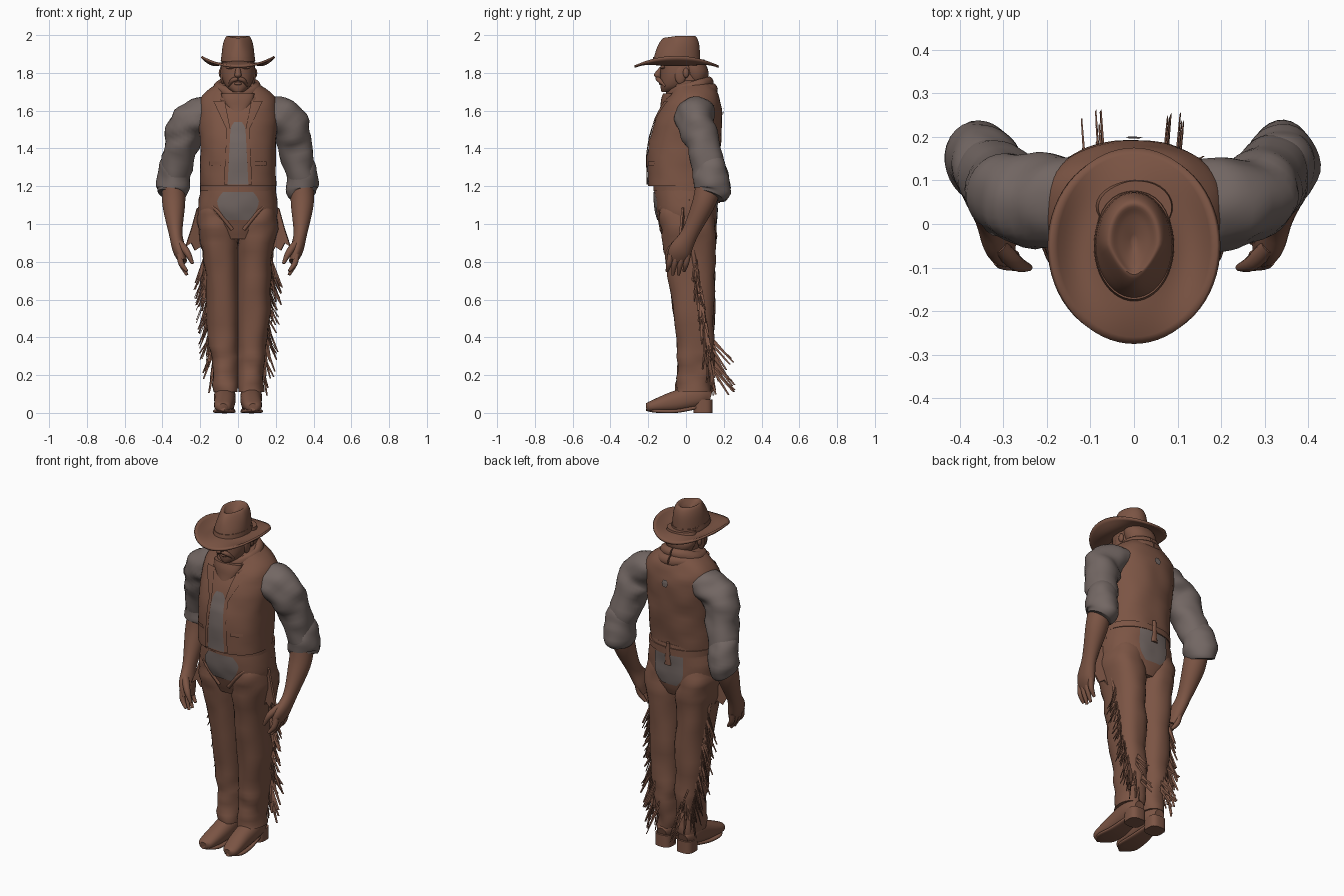
import bpy, bmesh, math, random
from mathutils import Vector, noise
from mathutils.bvhtree import BVHTree

if "Cube" in bpy.data.objects:
    bpy.data.objects.remove(bpy.data.objects["Cube"], do_unlink=True)
random.seed(4)
UP = Vector((0, 0, 1))
BACKWARD = Vector((0, 1, 0))


def material(name, rgb):
    made = bpy.data.materials.new(name)
    made.use_nodes = True
    made.diffuse_color = (*rgb, 1)
    made.node_tree.nodes["Principled BSDF"].inputs["Base Color"].default_value = (*rgb, 1)
    return made


BROWN = material("leather brown", (.2, .09, .058))
GREY = material("shirt grey", (.17, .135, .125))


def finish(name, bm, mat=BROWN, smooth=True):
    bmesh.ops.recalc_face_normals(bm, faces=bm.faces)
    mesh = bpy.data.meshes.new(name)
    bm.to_mesh(mesh)
    bm.free()
    mesh.materials.append(mat)
    made = bpy.data.objects.new(name, mesh)
    bpy.context.collection.objects.link(made)
    if smooth:
        bpy.ops.object.select_all(action="DESELECT")
        made.select_set(True)
        bpy.context.view_layer.objects.active = made
        bpy.ops.object.shade_smooth_by_angle(angle=math.radians(45))
    return made


def spline(points, steps=5):
    """Catmull-Rom curve through tuples of any length."""
    points = [Vector(point) for point in points]
    padded = [points[0], *points, points[-1]]
    curve = []
    for a, b, c, d in zip(padded, padded[1:], padded[2:], padded[3:]):
        for step in range(steps):
            t = step / steps
            curve.append(b + ((c - a) * t + (2 * a - 5 * b + 4 * c - d) * t * t
                              + (3 * b - a - 3 * c + d) * t ** 3) / 2)
    return curve + [points[-1]]


def bridge(bm, rings):
    for lower, upper in zip(rings, rings[1:]):
        for k in range(len(lower)):
            bm.faces.new((lower[k - 1], lower[k], upper[k], upper[k - 1]))


def loft(name, stations, mat=BROWN, sides=32, power=2, ref=BACKWARD, level=False, wrinkle=0, mirror=1):
    """Skin rings (x, y, z, width, depth) along a smooth path; a missing depth means round."""
    stations = [(s[0] * mirror, *s[1:4], s[-1]) for s in stations]
    path = spline(stations)
    bm, rings = bmesh.new(), []
    for i, station in enumerate(path):
        centre, (width, depth) = Vector(station[:3]), station[3:]
        ahead = Vector(path[min(i + 1, len(path) - 1)][:3])
        behind = Vector(path[max(i - 1, 0)][:3])
        along = UP if level else (ahead - behind).normalized()
        deep = (ref - along * ref.dot(along)).normalized()
        wide = along.cross(deep)
        ring = []
        for k in range(sides):
            angle = math.tau * k / sides
            c, s = math.cos(angle), math.sin(angle)
            reach = (abs(c) ** power + abs(s) ** power) ** (-1 / power)
            offset = (wide * c * width + deep * s * depth) * reach
            spot = centre + offset
            crease = noise.noise(Vector((spot.x * 9, spot.y * 9, spot.z * 16)))
            ring.append(bm.verts.new(spot + offset.normalized() * wrinkle * crease))
        rings.append(ring)
    bridge(bm, rings)
    bm.faces.new(rings[0])
    bm.faces.new(rings[-1])
    return finish(name, bm, mat)


def column(name, stations, **options):
    """Upright loft on the centre line from rings (y, z, width, depth)."""
    return loft(name, [(0, *station) for station in stations], level=True, **options)


def patch(name, target, rows, mat=BROWN, side=-1, lift=.005, mirror=1):
    """Thin panel of rows (x, z, half width) laid onto the front or back of a part."""
    bm = bmesh.new()
    bm.from_mesh(target.data)
    tree = BVHTree.FromBMesh(bm)
    bm.free()
    bm, grid, columns = bmesh.new(), [], 10
    for x, z, half in spline(rows):
        row = []
        for k in range(columns + 1):
            across = x * mirror + half * (2 * k / columns - 1)
            hit = tree.ray_cast(Vector((across, side, z)), -side * BACKWARD)[0]
            row.append(bm.verts.new((across, hit.y + side * lift, z)))
        grid.append(row)
    for lower, upper in zip(grid, grid[1:]):
        for k in range(columns):
            bm.faces.new((lower[k], lower[k + 1], upper[k + 1], upper[k]))
    return finish(name, bm, mat)


def ball(name, place, size):
    bm = bmesh.new()
    bmesh.ops.create_uvsphere(bm, u_segments=24, v_segments=16, radius=1)
    bmesh.ops.scale(bm, vec=size, verts=bm.verts)
    bmesh.ops.translate(bm, vec=place, verts=bm.verts)
    return finish(name, bm)


# Vest, trouser seat and belt
vest = column("vest", [(-.02, 1.2, .2, .18), (-.01, 1.4, .2, .19), (.02, 1.58, .21, .17),
                       (.04, 1.68, .19, .13), (.04, 1.76, .08, .09)], sides=64, power=2.4, wrinkle=.008)
seat = column("trouser_seat", [(.01, .92, .14, .12), (.01, 1, .2, .15), (0, 1.1, .21, .165), (0, 1.23, .19, .165)],
              sides=64, power=2.3, wrinkle=.006)
column("belt", [(0, z, .2, .172) for z in (1.175, 1.21)], sides=64, power=2.3)
column("vest_back_tab", [(.17, 1.24, .01, .01), (.17, 1.11, .02, .01)])

# Shirt showing through the clothes
patch("shirt_front", vest, [(0, 1.21, .055), (0, 1.4, .045), (0, 1.5, .04), (0, 1.54, .02)], GREY)
patch("trouser_front", seat, [(0, 1.02, .06), (0, 1.06, .09), (0, 1.12, .11), (0, 1.17, .08)], GREY)
patch("trouser_back", seat, [(0, .99, .05), (0, 1.05, .09), (0, 1.17, .09)], GREY, side=1)
patch("back_spot", vest, [(0, 1.58, .01), (0, 1.6, .02), (0, 1.62, .01)], GREY, side=1, lift=.008)

for mirror, side in ((1, "left_"), (-1, "right_")):
    # Lapel, pocket and open vest edge
    patch(side + "lapel", vest, [(.05, 1.5, .01), (.1, 1.65, .03)], lift=.009, mirror=mirror)
    patch(side + "pocket", vest, [(.12, 1.31, .03), (.12, 1.33, .03)], lift=.008, mirror=mirror)
    patch(side + "vest_edge", vest, [(.065, 1.21, .01), (.05, 1.5, .01)], lift=.009, mirror=mirror)

    # Sleeve, rolled cuff and forearm
    loft(side + "sleeve", [(.12, .05, 1.61, .07, .1), (.2, .05, 1.58, .09, .11), (.27, .06, 1.52, .1),
                           (.3, .09, 1.42, .09), (.34, .13, 1.24, .08)], GREY, wrinkle=.02, mirror=mirror)
    loft(side + "cuff", [(.33, .12, 1.33, .07), (.34, .13, 1.28, .085), (.34, .14, 1.19, .085, .095),
                         (.35, .13, 1.15, .07, .08)], GREY, wrinkle=.016, mirror=mirror)
    loft(side + "forearm", [(.34, .12, 1.2, .06, .07), (.34, .09, 1.1, .06), (.33, .02, .95, .036, .045),
                            (.31, -.03, .86, .035, .06), (.29, -.05, .8, .02, .05)], mirror=mirror)

    # Fingers and thumb
    for i, finger in enumerate(("index", "middle", "ring", "little")):
        y = .03 * i - .08
        tip = .72 + .02 * abs(i - 1.5)
        loft(side + finger + "_finger", [(.31, y, .84, .016), (.3, y - .01, .79, .015), (.27, y - .02, tip, .008)],
             sides=12, mirror=mirror)
    loft(side + "thumb", [(.31, -.05, .9, .02), (.27, -.09, .85, .018), (.24, -.1, .79, .008)],
         sides=12, mirror=mirror)

    # Trouser leg and the chap band running from hip to fly
    loft(side + "leg", [(.1, 0, 1.1, .09, .13), (.105, .01, 1, .11, .15), (.087, .025, .8, .095, .13),
                        (.077, .05, .4, .083, .1), (.067, .05, .25, .07, .095), (.066, .04, .11, .068, .095)],
         level=True, power=2.3, wrinkle=.014, mirror=mirror)
    loft(side + "chap_band", [(.2, .02, 1.13, .01), (.13, -.13, 1.09, .01), (.03, -.13, .97, .01)],
         sides=12, ref=UP, mirror=mirror)

    # Flared chap wing with a jagged hem
    bm = bmesh.new()
    outline = [(.17, 1.12), (.22, 1.08), (.25, .97), (.28, .88), (.25, .9), (.23, .86), (.2, .88), (.15, .8)]
    bm.faces.new([bm.verts.new((mirror * x, .06 - x / 3, z)) for x, z in outline])
    wing = finish(side + "chap_wing", bm, smooth=False)
    wing.modifiers.new("thickness", "SOLIDIFY").thickness = .012

    # Raised seam and blunt fringe down the outer back, sweeping backward near the ankle
    loft(side + "chap_seam", [(.18, .03, .9, .012), (.15, .09, .5, .012), (.11, .12, .2, .01)],
         sides=12, mirror=mirror)
    bm = bmesh.new()
    strands = 80
    for i in range(strands):
        down = i / strands
        root = Vector((mirror * (.17 - .05 * down), .05 + .08 * down, .84 - .6 * down))
        hang = Vector((mirror * random.uniform(.01, .07), random.uniform(-.02, .03), -random.uniform(.1, .18)))
        if down > .7 and i % 2:
            root = Vector((mirror * random.uniform(.06, .11), .12, root.z))
            hang = Vector((mirror * .01, random.uniform(.02, .14), hang.z))
        half = BACKWARD * .01 if i % 2 else Vector((mirror * .008, .006, 0))
        ridge = half.cross(hang).normalized() * .006
        rim = [bm.verts.new(root + offset) for offset in (-half, ridge, half)]
        end = [bm.verts.new(root + hang + offset / 2) for offset in (-half, ridge, half)]
        bridge(bm, (rim, end))
        bm.faces.new(rim)
        bm.faces.new(end)
    finish(side + "fringe", bm, smooth=False)

    # Boot, sole and heel
    loft(side + "boot", [(.08, -.21, .03, .02), (.08, -.18, .035, .045, .03), (.07, -.06, .06, .055),
                         (.07, .07, .09, .055, .06), (.07, .13, .08, .03)], ref=UP, power=2.3, mirror=mirror)
    loft(side + "sole", [(.08, -.21, .02, .01), (.075, -.15, .01, .055, .01), (.07, -.05, .01, .055, .01),
                         (.07, .06, .03, .04, .01)], ref=UP, power=4, mirror=mirror)
    loft(side + "heel", [(.07, .09, z, .05) for z in (0, .07)], power=3, level=True, mirror=mirror)

    # Ear, eyebrow, sideburn and moustache
    ball(side + "ear", (mirror * .09, 0, 1.8), (.012, .016, .026))
    ball(side + "eyebrow", (mirror * .036, -.122, 1.83), (.03, .014, .01))
    ball(side + "sideburn", (mirror * .08, -.03, 1.79), (.014, .03, .05))
    loft(side + "moustache", [(0, -.15, 1.77, .012), (.03, -.14, 1.76, .012), (.05, -.11, 1.73, .005)],
         sides=12, mirror=mirror)

# Head
column("neck", [(.03, 1.66, .08, .08), (.01, 1.8, .08, .08)])
column("head", [(-.09, 1.7, .03, .04), (-.06, 1.73, .065, .075), (-.03, 1.79, .088, .105), (-.03, 1.88, .085, .105)],
       power=2.2)
column("nose", [(-.13, 1.83, .01, .01), (-.15, 1.79, .018, .02), (-.14, 1.77, .012, .012)], sides=16)
ball("lower_lip", (0, -.13, 1.743), (.02, .014, .009))
column("hair", [(.06, 1.74, .06, .04), (.05, 1.8, .09, .07), (.04, 1.87, .08, .06)], wrinkle=.012)

# Neckerchief: two tilted rolls and a front drape
for name, radius, height in (("upper", .1, 1.72), ("lower", .12, 1.68)):
    loop = []
    for k in range(17):
        angle = math.tau * k / 16
        x, y = radius * math.sin(angle), radius * math.cos(angle)
        loop.append((x, .02 + y, height + .3 * y, .025, .03))
    loft(name + "_neckerchief_roll", loop, sides=16, ref=UP, wrinkle=.014)
column("neckerchief_drape", [(-.14, 1.53, .01, .01), (-.11, 1.62, .06, .03), (-.08, 1.69, .09, .04)], wrinkle=.01)

# Hat crown with a sunken top, and hat band
crown = column("hat_crown", [(-.05, 1.86, .09, .125), (-.04, 1.95, .08, .11), (-.035, 1.994, .06, .085),
                             (-.04, 1.98, .035, .06), (-.04, 1.96, .005, .01)], sides=48)
for v in crown.data.vertices:
    # Pinch the front of the crown and let it slope forward
    if v.co.z > 1.9:
        pinch = max(0, -.05 - v.co.y) * (v.co.z - 1.9) * 50
        v.co.x *= max(.4, 1 - pinch)
        v.co.z -= pinch * .03
column("hat_band", [(-.05, 1.865, .092, .127), (-.05, 1.885, .089, .123)], sides=48)

# Hat brim, curled up at the sides and dipping front and back
bm, rings = bmesh.new(), []
for i in range(9):
    t = i / 8
    ring = []
    for k in range(64):
        angle = math.tau * k / 64
        c, s = math.cos(angle), math.sin(angle)
        x = c * (.07 + .12 * t)
        y = s * (.1 + .125 * t) - .05
        curl = .026 * t * t * (c * c - s * s) - .022 * math.sin(math.pi * t) * c * c
        ring.append(bm.verts.new((x, y, 1.864 + curl)))
    rings.append(ring)
bridge(bm, rings)
brim = finish("hat_brim", bm)
brim.modifiers.new("thickness", "SOLIDIFY").thickness = .012
